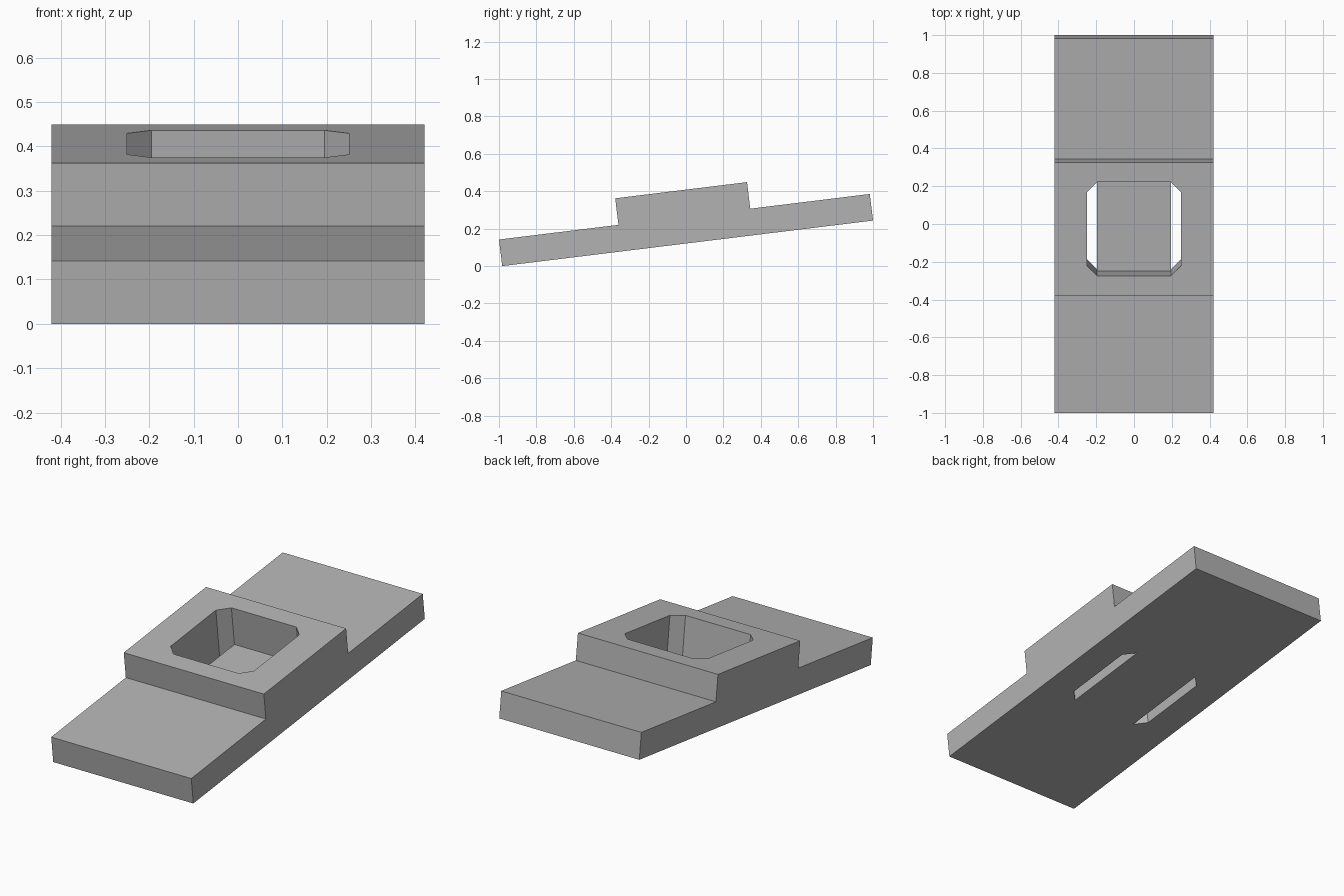
import bpy, bmesh, math
from mathutils import Matrix

cube = bpy.data.objects.get("Cube")
if cube:
    bpy.data.objects.remove(cube, do_unlink=True)

TILT = math.radians(7)
LENGTH, WIDTH, SLAB, TOP = 1.9975, 0.84, 0.143, 0.286
BLOCK, POCKET, CORNER, FLOOR = 0.355, 0.25, 0.195, 0.076

grey = bpy.data.materials.new("plain_grey")
grey.use_nodes = True
colour = (0.45, 0.45, 0.45, 1)
grey.diffuse_color = colour
grey.node_tree.nodes["Principled BSDF"].inputs["Base Color"].default_value = colour

# Everything is modelled flat, then tilted so the slab's front bottom edge rests on the ground
rise = LENGTH / 2 * math.sin(TILT)
shift = SLAB * math.sin(TILT) / 2
placement = Matrix.Translation((0, shift * -1 + SLAB * math.sin(TILT), rise)) @ Matrix.Rotation(TILT, 4, "X")


def prism(name, points, offset):
    """Extrude a closed outline along the given vector."""
    bm = bmesh.new()
    face = bm.faces.new([bm.verts.new(p) for p in points])
    moved = bmesh.ops.extrude_face_region(bm, geom=[face])["geom"]
    bmesh.ops.translate(bm, vec=offset, verts=[v for v in moved if isinstance(v, bmesh.types.BMVert)])
    bmesh.ops.recalc_face_normals(bm, faces=bm.faces)
    mesh = bpy.data.meshes.new(name)
    bm.to_mesh(mesh)
    bm.free()
    mesh.materials.append(grey)
    obj = bpy.data.objects.new(name, mesh)
    obj.matrix_world = placement
    bpy.context.collection.objects.link(obj)
    return obj


def subtract(target, cutter):
    mod = target.modifiers.new("cut", "BOOLEAN")
    mod.operation, mod.solver, mod.object = "DIFFERENCE", "EXACT", cutter
    cutter.hide_render = True
    cutter.display_type = "WIRE"


# Stepped slab with raised middle block
half = LENGTH / 2
outline = [(-half, 0), (half, 0), (half, SLAB), (BLOCK, SLAB),
           (BLOCK, TOP), (-BLOCK, TOP), (-BLOCK, SLAB), (-half, SLAB)]
base = prism("stepped_base", [(-WIDTH / 2, y, z) for y, z in outline], (WIDTH, 0, 0))

# Eight-sided opening, keeping a floor between two side slots
p, c = POCKET, CORNER
octagon = [(p, c), (c, p), (-c, p), (-p, c), (-p, -c), (-c, -p), (c, -p), (p, -c)]
opening = prism("opening_cutter", [(x, y, -0.1) for x, y in octagon], (0, 0, 0.5))
floor = prism("floor_keeper", [(x, y, -0.2) for x, y in ((-c, -0.4), (c, -0.4), (c, 0.4), (-c, 0.4))],
              (0, 0, 0.2 + FLOOR))
subtract(opening, floor)
subtract(base, opening)

# Bake the cuts and drop the helpers
bpy.context.view_layer.update()
final = bpy.data.meshes.new_from_object(base.evaluated_get(bpy.context.evaluated_depsgraph_get()))
base.modifiers.clear()
base.data = final
for helper in (opening, floor):
    bpy.data.objects.remove(helper, do_unlink=True)
